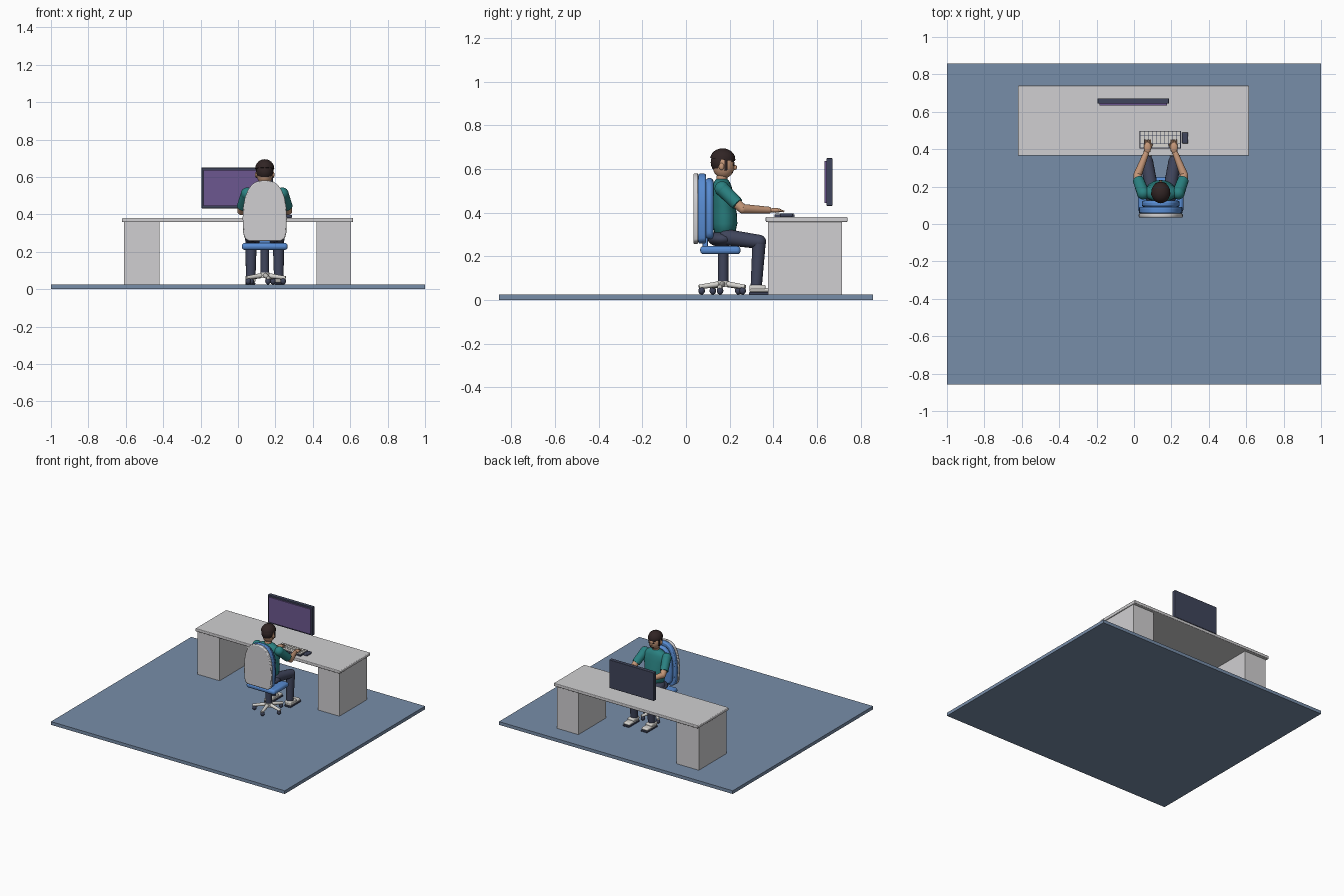
import bpy, bmesh, math
from mathutils import Vector, Matrix

if "Cube" in bpy.data.objects:
    bpy.data.objects.remove(bpy.data.objects["Cube"], do_unlink=True)


def material(name, r, g, b):
    m = bpy.data.materials.new(name)
    m.use_nodes = True
    col = [(c / 255) ** 2.2 for c in (r, g, b)] + [1]
    m.diffuse_color = col
    m.node_tree.nodes["Principled BSDF"].inputs["Base Color"].default_value = col
    return m


floor_blue = material("floor blue", 119, 140, 167)
desk_grey = material("desk grey", 207, 206, 208)
chair_blue = material("chair blue", 88, 138, 208)
navy = material("dark navy", 66, 71, 92)
teal = material("shirt teal", 46, 128, 128)
skin = material("skin", 196, 150, 120)
hair = material("dark hair", 52, 41, 41)
purple = material("screen purple", 108, 88, 142)
white = material("off white", 214, 212, 207)

CX = 0.143   # centre line of chair and person


def finish(name, bm, mat, smooth=True):
    bmesh.ops.recalc_face_normals(bm, faces=bm.faces)
    me = bpy.data.meshes.new(name)
    bm.to_mesh(me)
    bm.free()
    me.materials.append(mat)
    if smooth:
        me.shade_smooth()
        me.set_sharp_from_angle(angle=math.radians(40))
    ob = bpy.data.objects.new(name, me)
    bpy.context.collection.objects.link(ob)
    return ob


def add_bevel(ob, width, segments=3):
    mod = ob.modifiers.new("rounded edges", "BEVEL")
    mod.width, mod.segments = width, segments
    mod.limit_method = "ANGLE"


def box(name, xs, ys, zs, mat, bevel=0):
    bm = bmesh.new()
    bmesh.ops.create_cube(bm, size=1)
    for v in bm.verts:
        v.co = [a[0] + (c + 0.5) * (a[1] - a[0]) for c, a in zip(v.co, (xs, ys, zs))]
    ob = finish(name, bm, mat, bevel > 0)
    if bevel:
        add_bevel(ob, bevel)
    return ob


def ball(name, centre, radii, mat, keep=None):
    """Ellipsoid; keep is an optional (point, normal) plane, everything behind it is cut off."""
    bm = bmesh.new()
    bmesh.ops.create_uvsphere(bm, u_segments=20, v_segments=12, radius=1)
    bmesh.ops.transform(bm, matrix=Matrix.Translation(centre) @ Matrix.Diagonal((*radii, 1)), verts=bm.verts)
    if keep:
        cut = bmesh.ops.bisect_plane(bm, geom=bm.verts[:] + bm.edges[:] + bm.faces[:],
                                     plane_co=keep[0], plane_no=keep[1], clear_inner=True)
        bmesh.ops.contextual_create(bm, geom=[e for e in cut["geom_cut"] if isinstance(e, bmesh.types.BMEdge)])
    return finish(name, bm, mat)


def limb(name, a, b, ra, rb, mat):
    """Tapered cylinder between two points."""
    a, b = Vector(a), Vector(b)
    bm = bmesh.new()
    rot = (b - a).to_track_quat("Z", "Y").to_matrix().to_4x4()
    bmesh.ops.create_cone(bm, cap_ends=True, segments=16, radius1=ra, radius2=rb, depth=(b - a).length,
                          matrix=Matrix.Translation((a + b) / 2) @ rot)
    return finish(name, bm, mat)


def loft(name, rings, mat, n=20):
    """Body of stacked ellipses given as (z, half width, half depth, centre y)."""
    bm = bmesh.new()
    loops = [[bm.verts.new((CX + rx * math.cos(i * math.tau / n), yc + ry * math.sin(i * math.tau / n), z))
              for i in range(n)] for z, rx, ry, yc in rings]
    for lo, hi in zip(loops, loops[1:]):
        for i in range(n):
            bm.faces.new((lo[i], lo[i - 1], hi[i - 1], hi[i]))
    bm.faces.new(loops[0])
    bm.faces.new(loops[-1])
    return finish(name, bm, mat)


def back_panel(name, y0, y1, scale, mat, bevel):
    """Extruded backrest outline, mirrored about the centre line."""
    half = [(0.085, 0.257), (0.108, 0.272), (0.115, 0.30), (0.118, 0.38), (0.115, 0.44), (0.106, 0.49),
            (0.09, 0.53), (0.07, 0.558), (0.045, 0.575), (0.015, 0.581)]
    outline = half + [(-x, z) for x, z in reversed(half)]
    mid = 0.419
    bm = bmesh.new()
    f = bm.faces.new([bm.verts.new((CX + x * scale, y0, mid + (z - mid) * scale)) for x, z in outline])
    ext = bmesh.ops.extrude_face_region(bm, geom=[f])
    bmesh.ops.translate(bm, vec=(0, y1 - y0, 0), verts=[v for v in ext["geom"] if isinstance(v, bmesh.types.BMVert)])
    add_bevel(finish(name, bm, mat), bevel, 2)


# Floor and desk
box("floor", (-1, 1), (-0.857, 0.857), (0, 0.025), floor_blue)
box("desk_top", (-0.62, 0.615), (0.365, 0.74), (0.358, 0.381), desk_grey, 0.005)
for side, xs in (("right", (-0.61, -0.42)), ("left", (0.42, 0.605))):
    box(side + "_desk_pedestal", xs, (0.375, 0.715), (0.025, 0.358), desk_grey)

# Monitor
box("monitor_case", (-0.195, 0.187), (0.643, 0.672), (0.432, 0.65), navy, 0.003)
box("monitor_screen", (-0.184, 0.176), (0.634, 0.643), (0.444, 0.638), purple)

# Keyboard and mouse
box("keyboard_base", (0.03, 0.252), (0.405, 0.498), (0.381, 0.391), navy)
for row in range(4):
    y = 0.409 + row * 0.022
    cols = (0, 2, 7, 9) if row == 0 else range(10)
    for i, c in enumerate(cols):
        end = cols[i + 1] if i + 1 < len(cols) else 10
        box("key", (0.034 + c * 0.0215, 0.0315 + end * 0.0215), (y, y + 0.0195), (0.391, 0.396), white)
box("mouse", (0.256, 0.29), (0.43, 0.49), (0.381, 0.397), navy, 0.006)

# Chair seat, back and column
box("seat", (CX - 0.122, CX + 0.122), (0.065, 0.25), (0.21, 0.247), chair_blue, 0.015)
back_panel("back_shell", 0.034, 0.056, 1.0, desk_grey, 0.006)
back_panel("back_frame", 0.056, 0.092, 0.99, chair_blue, 0.008)
back_panel("back_cushion", 0.09, 0.125, 0.86, chair_blue, 0.012)
box("back_bracket", (CX - 0.03, CX + 0.03), (0.075, 0.1), (0.225, 0.31), chair_blue, 0.004)
limb("chair_column", (CX, 0.17, 0.08), (CX, 0.17, 0.212), 0.024, 0.024, navy)
limb("base_hub", (CX, 0.17, 0.06), (CX, 0.17, 0.088), 0.03, 0.026, white)

# Five spokes with casters
for k in range(5):
    a = math.radians(-80 + 72 * k)
    dx, dy = math.cos(a), math.sin(a)
    limb("base_spoke", (CX, 0.17, 0.076), (CX + 0.112 * dx, 0.17 + 0.112 * dy, 0.06), 0.014, 0.01, white)
    wheel = Vector((CX + 0.1 * dx, 0.17 + 0.1 * dy, 0.043))
    ball("caster", wheel, (0.015, 0.015, 0.018), navy)

# Torso and pelvis
ball("pelvis", (CX, 0.165, 0.28), (0.095, 0.066, 0.037), navy)
loft("shirt", [(0.295, 0.05, 0.036, 0.178), (0.312, 0.07, 0.049, 0.178), (0.35, 0.08, 0.057, 0.178),
               (0.39, 0.082, 0.057, 0.177), (0.43, 0.085, 0.054, 0.173), (0.48, 0.094, 0.05, 0.168),
               (0.52, 0.092, 0.044, 0.165), (0.542, 0.066, 0.036, 0.164), (0.554, 0.03, 0.026, 0.164)], teal)
limb("neck", (CX, 0.163, 0.54), (CX, 0.168, 0.59), 0.026, 0.024, skin)

# Head, hair and face
ball("head", (CX, 0.172, 0.617), (0.044, 0.051, 0.06), skin)
ball("hair_cap", (CX, 0.168, 0.645), (0.051, 0.058, 0.05), hair, ((CX, 0.17, 0.643), (0, 0.12, 1)))
ball("back_hair", (CX, 0.166, 0.63), (0.047, 0.053, 0.052), hair, ((CX, 0.146, 0.6), (0, -1, 0.35)))
ball("nose", (CX, 0.222, 0.608), (0.008, 0.012, 0.012), skin)
box("mouth", (CX - 0.014, CX + 0.014), (0.206, 0.215), (0.583, 0.588), hair)
for s in (-1, 1):
    ball("ear", (CX + s * 0.045, 0.163, 0.612), (0.007, 0.012, 0.016), skin)
    box("sideburn", sorted((CX + s * 0.036, CX + s * 0.047)), (0.176, 0.19), (0.594, 0.645), hair, 0.003)
    ball("eye", (CX + s * 0.017, 0.217, 0.62), (0.007, 0.005, 0.005), hair)
    box("eyebrow", sorted((CX + s * 0.008, CX + s * 0.028)), (0.208, 0.22), (0.632, 0.637), hair)

# Arms and legs, mirrored about the centre line
for side, s in (("right", -1), ("left", 1)):
    def p(x, y, z):
        return (CX + s * x, y, z)

    shoulder, sleeve_end = p(0.094, 0.165, 0.51), p(0.12, 0.235, 0.44)
    elbow, wrist = p(0.125, 0.26, 0.418), p(0.075, 0.385, 0.412)
    ball(side + "_shoulder", shoulder, (0.034, 0.034, 0.034), teal)
    limb(side + "_sleeve", shoulder, sleeve_end, 0.033, 0.03, teal)
    limb(side + "_upper_arm", sleeve_end, elbow, 0.023, 0.022, skin)
    ball(side + "_elbow", elbow, (0.022, 0.022, 0.022), skin)
    limb(side + "_forearm", elbow, wrist, 0.022, 0.015, skin)
    ball(side + "_hand", p(0.071, 0.408, 0.411), (0.02, 0.03, 0.011), skin)
    for i in range(4):
        x = 0.057 + i * 0.009
        limb(side + "_finger", p(x, 0.42, 0.412), p(x - 0.002, 0.45, 0.406), 0.005, 0.004, skin)
    limb(side + "_thumb", p(0.058, 0.4, 0.41), p(0.046, 0.428, 0.406), 0.006, 0.004, skin)

    hip, knee, ankle = p(0.05, 0.185, 0.288), p(0.073, 0.335, 0.267), p(0.075, 0.322, 0.065)
    ball(side + "_hip", hip, (0.037, 0.037, 0.037), navy)
    limb(side + "_thigh", hip, knee, 0.037, 0.032, navy)
    ball(side + "_knee", knee, (0.032, 0.032, 0.032), navy)
    limb(side + "_shin", knee, ankle, 0.031, 0.026, navy)
    xs = sorted((CX + s * 0.05, CX + s * 0.104))
    box(side + "_shoe_sole", xs, (0.288, 0.42), (0.025, 0.036), navy, 0.004)
    box(side + "_shoe", xs, (0.29, 0.415), (0.036, 0.056), white, 0.009)
    box(side + "_shoe_heel", xs, (0.29, 0.365), (0.045, 0.07), white, 0.008)
